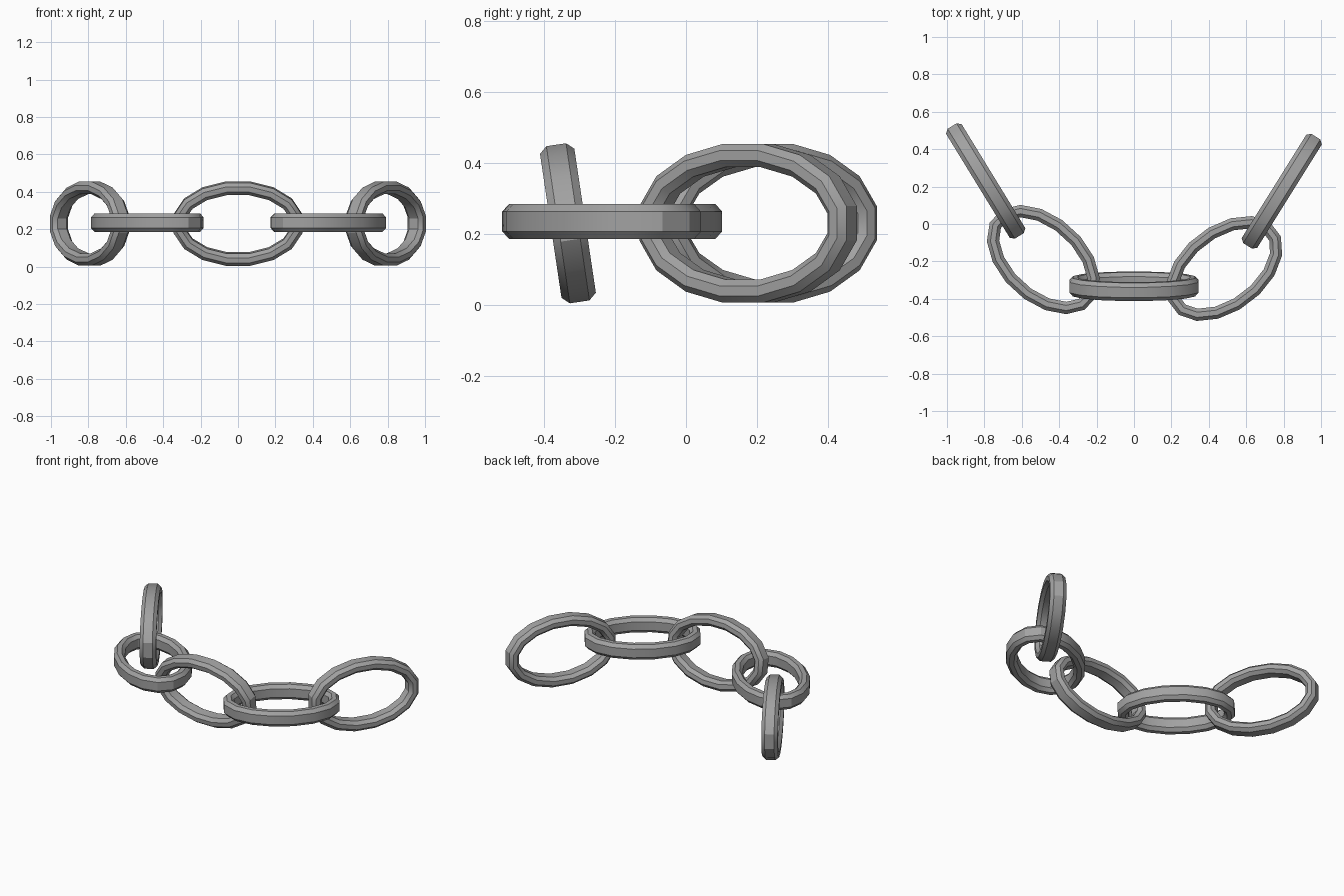
import bpy, bmesh, math
from mathutils import Matrix, Vector

cube = bpy.data.objects.get("Cube")
if cube:
    bpy.data.objects.remove(cube)

steel = bpy.data.materials.new("grey_steel")
steel.use_nodes = True
colour = (0.36, 0.36, 0.36, 1)
steel.diffuse_color = colour
steel.node_tree.nodes["Principled BSDF"].inputs["Base Color"].default_value = colour

SEGMENTS = 16
HALF_LENGTH, HALF_WIDTH = 0.319, 0.195

# Chamfered bar section: (outward, across the link)
SECTION = [(0.033, -0.028), (0.033, 0.028), (0.014, 0.049), (-0.014, 0.049),
           (-0.033, 0.028), (-0.033, -0.028), (-0.014, -0.049), (0.014, -0.049)]


def add_link(name, centre, yaw, tilt):
    """Sweep the bar section round an oval, then tilt about its long axis and yaw."""
    bm = bmesh.new()
    rings = []
    for i in range(SEGMENTS):
        a = 2 * math.pi * (i + 0.5) / SEGMENTS
        c, s = math.cos(a), math.sin(a)
        point = Vector((HALF_LENGTH * c, HALF_WIDTH * s, 0))
        normal = Vector((c / HALF_LENGTH, s / HALF_WIDTH, 0)).normalized()
        rings.append([bm.verts.new(point + normal * out + Vector((0, 0, across)))
                      for out, across in SECTION])
    sides = len(SECTION)
    for i, ring in enumerate(rings):
        following = rings[(i + 1) % SEGMENTS]
        for j in range(sides):
            k = (j + 1) % sides
            bm.faces.new((ring[j], following[j], following[k], ring[k]))
    bmesh.ops.recalc_face_normals(bm, faces=bm.faces)
    mesh = bpy.data.meshes.new(name)
    bm.to_mesh(mesh)
    bm.free()
    mesh.materials.append(steel)
    mesh.transform(Matrix.Translation(centre)
                   @ Matrix.Rotation(math.radians(yaw), 4, 'Z')
                   @ Matrix.Rotation(math.radians(tilt), 4, 'X'))
    obj = bpy.data.objects.new(name, mesh)
    bpy.context.collection.objects.link(obj)
    bpy.ops.object.select_all(action='DESELECT')
    obj.select_set(True)
    bpy.context.view_layer.objects.active = obj
    bpy.ops.object.shade_smooth_by_angle(angle=math.radians(30))


# Five interlocked links, alternating upright and lying flat
add_link("right_end_link", (-0.793, 0.23, 0.23), -58.5, 90)
add_link("right_flat_link", (-0.485, -0.19, 0.235), -42.5, 0)
add_link("middle_link", (0, -0.333, 0.23), 0, 98.5)
add_link("left_flat_link", (0.483, -0.238, 0.235), 37.5, 0)
add_link("left_end_link", (0.79, 0.175, 0.23), 58, 90)
